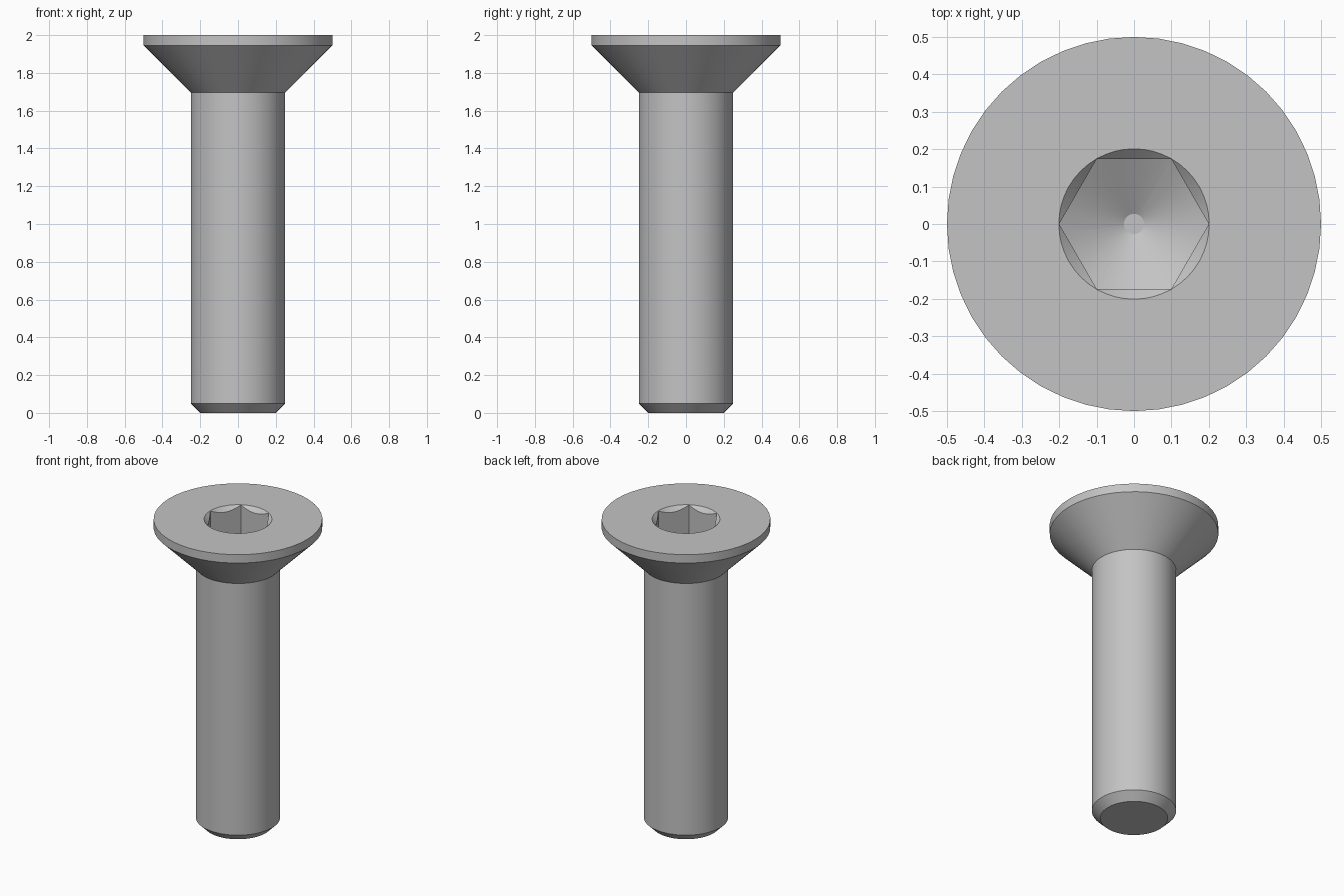
import bpy
import bmesh
import math

if "Cube" in bpy.data.objects:
    bpy.data.objects.remove(bpy.data.objects["Cube"], do_unlink=True)

SEGMENTS = 48
SOCKET_R = 0.2
SOCKET_FLOOR = 1.8    # height where the hex corners meet the drill cone
TIP_R = 0.027

steel = bpy.data.materials.new("grey steel")
steel.use_nodes = True
colour = (0.55, 0.55, 0.55, 1.0)
steel.diffuse_color = colour
steel.node_tree.nodes["Principled BSDF"].inputs["Base Color"].default_value = colour


def lathe(name, profile, sides=SEGMENTS):
    """Closed solid of revolution from (radius, height) points, bottom to top."""
    bm = bmesh.new()
    rings = []
    for r, z in profile:
        angles = [2 * math.pi * i / sides for i in range(sides)]
        rings.append([bm.verts.new((r * math.cos(a), r * math.sin(a), z)) for a in angles])
    for low, high in zip(rings, rings[1:]):
        for i in range(sides):
            j = (i + 1) % sides
            bm.faces.new((low[i], low[j], high[j], high[i]))
    bm.faces.new(rings[0][::-1])
    bm.faces.new(rings[-1])
    mesh = bpy.data.meshes.new(name)
    bm.to_mesh(mesh)
    bm.free()
    obj = bpy.data.objects.new(name, mesh)
    bpy.context.collection.objects.link(obj)
    mesh.materials.append(steel)
    return obj


def boolean(target, tool, operation):
    """Apply a boolean and discard its tool."""
    tool.hide_render = True
    mod = target.modifiers.new(operation.title(), 'BOOLEAN')
    mod.operation = operation
    mod.solver = 'EXACT'
    mod.object = tool
    bpy.ops.object.select_all(action='DESELECT')
    bpy.context.view_layer.objects.active = target
    target.select_set(True)
    bpy.ops.object.modifier_apply(modifier=mod.name)
    bpy.data.objects.remove(tool, do_unlink=True)


# Screw body: chamfered end, shank, countersunk head with a thin rim
screw = lathe("countersunk_screw", [
    (0.2, 0), (0.25, 0.05), (0.25, 1.695), (0.5, 1.945), (0.5, 2)])

# Hex socket with a conical drilled floor
hex_cutter = lathe("hex_cutter", [(SOCKET_R, 1.6), (SOCKET_R, 2.1)], sides=6)
slope = math.tan(math.radians(30))
wide = 0.26
drill = lathe("drill_cutter", [
    (TIP_R, SOCKET_FLOOR - (SOCKET_R - TIP_R) * slope),
    (wide, SOCKET_FLOOR + (wide - SOCKET_R) * slope),
    (wide, 2.2)])
boolean(hex_cutter, drill, 'INTERSECT')
boolean(screw, hex_cutter, 'DIFFERENCE')

# Round lead-in chamfer at the socket mouth
mouth = lathe("mouth_cutter", [(0.151, 1.95), (0.251, 2.05)])
boolean(screw, mouth, 'DIFFERENCE')

# Smooth round surfaces, crisp edges
bpy.ops.object.select_all(action='DESELECT')
screw.select_set(True)
bpy.context.view_layer.objects.active = screw
bpy.ops.object.shade_smooth_by_angle(angle=math.radians(25))
